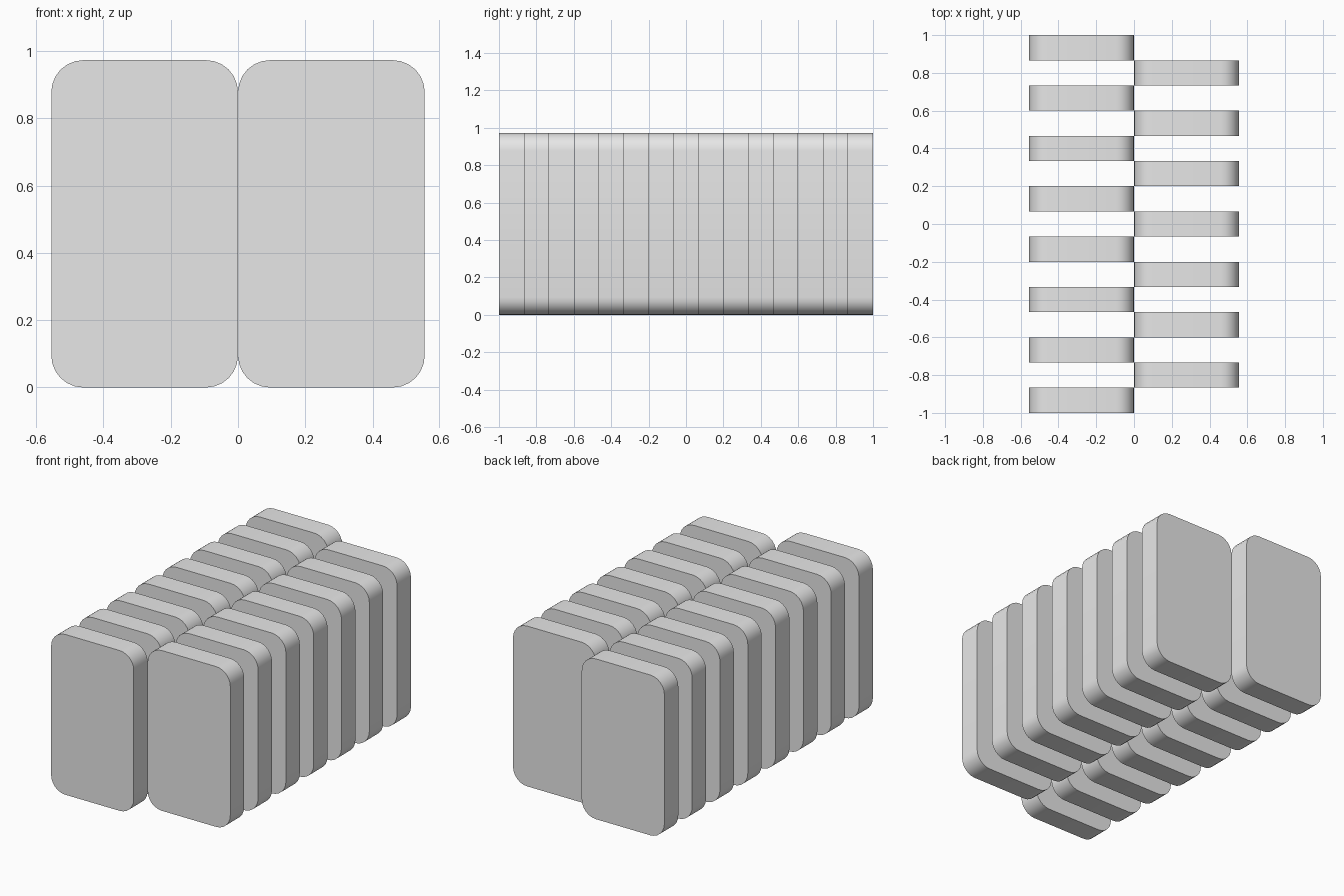
import bpy
import bmesh
import math

cube = bpy.data.objects.get("Cube")
if cube:
    bpy.data.objects.remove(cube, do_unlink=True)

WIDTH, HEIGHT, THICK = 0.555, 0.973, 2 / 15
RADIUS, SEGMENTS = 0.095, 6

grey = bpy.data.materials.new("plain grey")
grey.use_nodes = True
colour = (0.8, 0.8, 0.8, 1)
grey.diffuse_color = colour
grey.node_tree.nodes["Principled BSDF"].inputs["Base Color"].default_value = colour


def plate_mesh():
    """Upright plate with rounded corners, extruded along y."""
    bm = bmesh.new()
    verts = []
    for corner in range(4):
        sx = 1 if corner in (0, 3) else -1
        sz = 1 if corner < 2 else -1
        for i in range(SEGMENTS + 1):
            a = math.pi / 2 * (corner + i / SEGMENTS)
            x = sx * (WIDTH / 2 - RADIUS) + RADIUS * math.cos(a)
            z = sz * (HEIGHT / 2 - RADIUS) + RADIUS * math.sin(a)
            verts.append(bm.verts.new((x, -THICK / 2, z + HEIGHT / 2)))
    front = bm.faces.new(verts)
    back = bmesh.ops.extrude_face_region(bm, geom=[front])["geom"]
    moved = [g for g in back if isinstance(g, bmesh.types.BMVert)]
    bmesh.ops.translate(bm, verts=moved, vec=(0, THICK, 0))
    bmesh.ops.recalc_face_normals(bm, faces=bm.faces)
    mesh = bpy.data.meshes.new("rounded_plate")
    bm.to_mesh(mesh)
    bm.free()
    mesh.materials.append(grey)
    return mesh


mesh = plate_mesh()


# Two staggered rows, each plate one thickness apart from the next
def add_row(name, count, x):
    for i in range(count):
        plate = bpy.data.objects.new(f"{name}_{i + 1}", mesh)
        plate.location = (x, (i - (count - 1) / 2) * 2 * THICK, 0)
        bpy.context.collection.objects.link(plate)
    return plate


add_row("left_plate", 7, WIDTH / 2)
last = add_row("right_plate", 8, -WIDTH / 2)

# Smooth rounded corners, sharp rims
bpy.ops.object.select_all(action="DESELECT")
last.select_set(True)
bpy.context.view_layer.objects.active = last
bpy.ops.object.shade_smooth_by_angle(angle=math.radians(40))
